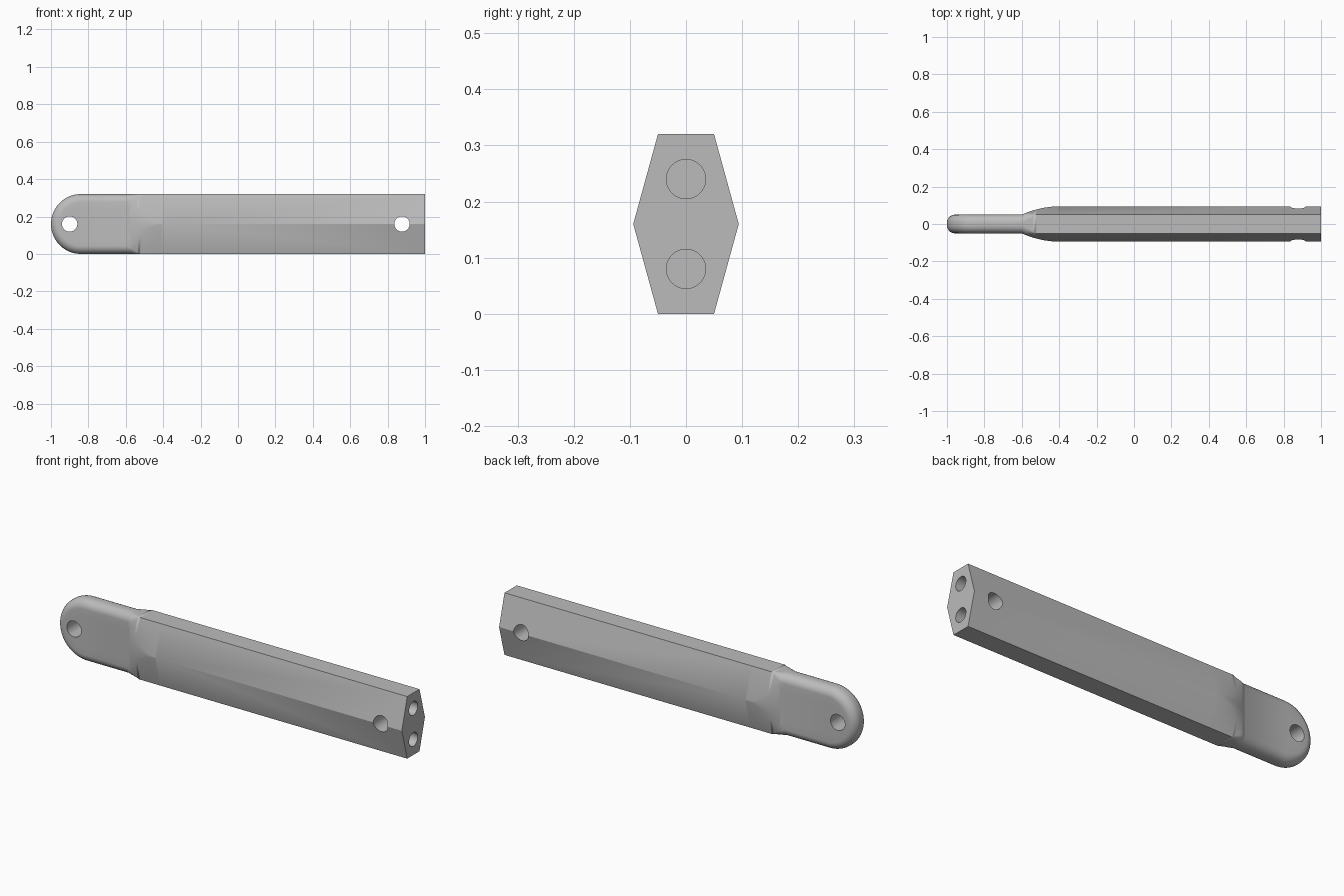
import bpy, bmesh, math
from mathutils import Matrix, Vector

if "Cube" in bpy.data.objects:
    bpy.data.objects.remove(bpy.data.objects["Cube"])

H, TOP, RIDGE, FILLET = 0.16, 0.05, 0.094, 0.043   # half height, half widths, edge radius
PIVOT = -0.84                                      # centre of the rounded end


def half_section(x):
    """Upper half of the cross-section at x as (y, height above the middle)."""
    t = min(max((-0.4 - x) / 0.2, 0), 1)
    f = RIDGE - (RIDGE - TOP) * t * t              # width limit of the curved shoulder
    h = H * (RIDGE - f) / (RIDGE - TOP)            # where the shoulder cuts the slanted face
    s = min(max((-0.53 - x) / 0.07, 0), 1)
    r = FILLET * s ** 0.7                          # rounding fades out into the hexagon
    corner, knee = Vector((TOP, H)), Vector((f, h))
    slant = (knee - corner).length
    if slant > r:
        end = corner.lerp(knee, r / slant)
    else:
        end = Vector((f, h - (r - slant)))
        knee = end.lerp(Vector((f, 0)), 0.3)
    start, w = Vector((TOP - r, H)), math.sqrt(0.5)
    arc = []
    for i in range(9):
        u = i / 8
        a, b, c = (1 - u) ** 2, 2 * w * u * (1 - u), u * u
        arc.append((start * a + corner * b + end * c) / (a + b + c))
    side = arc + [knee, Vector((f, 0))]
    return [(p.x, p.y) for p in reversed(side)] + [(-p.x, p.y) for p in side]


# Rows run along the top, around the rounded end and back along the bottom
xs = [1.0] + [-0.4 - 0.01 * i for i in range(21)] + [PIVOT]
rows = [(x, 0.0) for x in xs]
rows += [(PIVOT, math.pi * i / 40) for i in range(1, 40)]
rows += [(x, math.pi) for x in reversed(xs)]

bm = bmesh.new()
grid = [[bm.verts.new((x - w * math.sin(a), y, H + w * math.cos(a)))
         for y, w in half_section(x)] for x, a in rows]
for r0, r1 in zip(grid, grid[1:]):
    for i in range(len(r0) - 1):
        bm.faces.new((r0[i], r0[i + 1], r1[i + 1], r1[i]))
bmesh.ops.remove_doubles(bm, verts=bm.verts, dist=0.00005)
bmesh.ops.holes_fill(bm, edges=[e for e in bm.edges if e.is_boundary], sides=0)
bmesh.ops.recalc_face_normals(bm, faces=bm.faces)
mesh = bpy.data.meshes.new("link_bar")
bm.to_mesh(mesh)
bm.free()
bar = bpy.data.objects.new("link_bar", mesh)
bpy.context.collection.objects.link(bar)

metal = bpy.data.materials.new("light_grey")
metal.diffuse_color = (0.5, 0.5, 0.5, 1)
metal.use_nodes = True
metal.node_tree.nodes["Principled BSDF"].inputs["Base Color"].default_value = metal.diffuse_color
mesh.materials.append(metal)

# Cutters: two cross holes and two bores in the flat end
bm = bmesh.new()


def drill(loc, axis, radius, length):
    rot = Matrix.Rotation(math.pi / 2, 4, axis)
    bmesh.ops.create_cone(bm, cap_ends=True, segments=40, radius1=radius, radius2=radius,
                          depth=length, matrix=Matrix.Translation(loc) @ rot)


for x in (-0.9, 0.877):
    drill((x, 0, H), 'X', 0.041, 0.5)
for z in (0.08, 0.24):
    drill((1, 0, z), 'Y', 0.035, 0.8)
cut_mesh = bpy.data.meshes.new("hole_cutter")
bm.to_mesh(cut_mesh)
bm.free()
cut_mesh.materials.append(metal)
cutter = bpy.data.objects.new("hole_cutter", cut_mesh)
bpy.context.collection.objects.link(cutter)
cutter.hide_render = True

mod = bar.modifiers.new("holes", 'BOOLEAN')
mod.operation, mod.solver, mod.object = 'DIFFERENCE', 'EXACT', cutter
bpy.context.view_layer.objects.active = bar
bar.select_set(True)
bpy.ops.object.modifier_apply(modifier=mod.name)
bpy.data.objects.remove(cutter)
bpy.ops.object.shade_smooth_by_angle(angle=math.radians(28))
